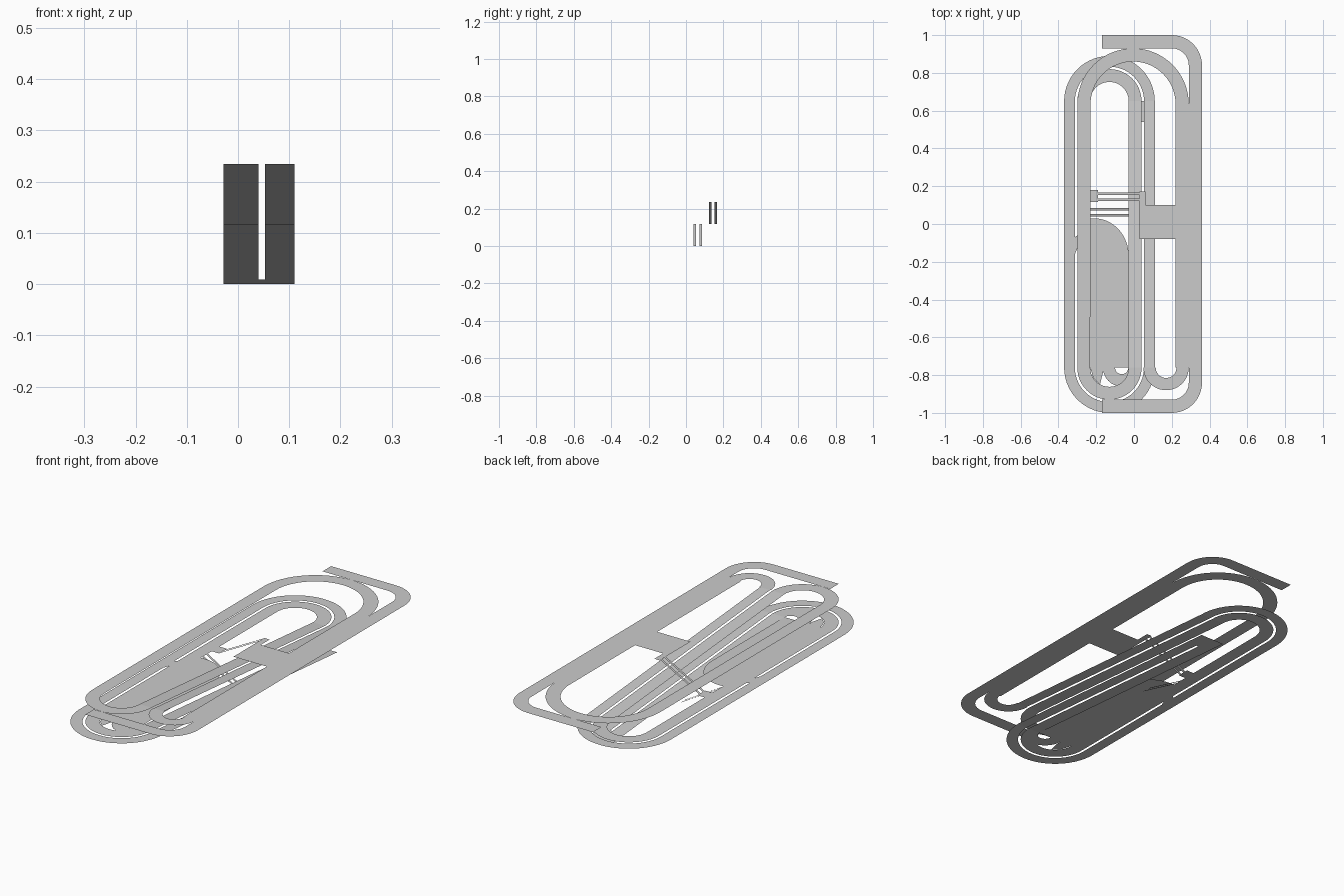
import bpy, math

if "Cube" in bpy.data.objects:
    bpy.data.objects.remove(bpy.data.objects["Cube"])

LOW, MID, TOP = 0.0, 0.1175, 0.235   # the three deck levels
Y0, Y1 = -0.76, 0.65                 # ends of the straights


def sheet(name, verts, faces):
    me = bpy.data.meshes.new(name)
    me.from_pydata(verts, [], faces)
    for p in me.polygons:            # keep every sheet facing up
        if p.normal.z < 0:
            p.flip()
    ob = bpy.data.objects.new(name, me)
    bpy.context.collection.objects.link(ob)
    return ob


def ribbon(name, pairs):
    """Flat strip through pairs of (outer point, inner point)."""
    verts = [p for pair in pairs for p in pair]
    faces = [(2*i, 2*i+1, 2*i+3, 2*i+2) for i in range(len(pairs) - 1)]
    return sheet(name, verts, faces)


def arc(cx, cy, ro, ri, a0, a1, z, n=24):
    out = []
    for i in range(n + 1):
        a = math.radians(a0 + (a1 - a0) * i / n)
        c, s = math.cos(a), math.sin(a)
        out.append(((cx + ro*c, cy + ro*s, z), (cx + ri*c, cy + ri*s, z)))
    return out


def row(xo, xi, y, z):
    return [((xo, y, z), (xi, y, z))]


def rect(name, x0, x1, y0, y1, z0, z1=None):
    z1 = z0 if z1 is None else z1    # z may change along x
    return sheet(name, [(x0, y0, z0), (x1, y0, z1), (x1, y1, z1), (x0, y1, z0)],
                 [(0, 1, 2, 3)])


# outer lane of the top deck, with rounded corners and open ends
ribbon("top_outer_lane",
       [((-0.17, -1, TOP), (-0.17, -0.93, TOP))]
       + arc(0.2, -0.84, 0.16, 0.09, -90, 0, TOP, 12)
       + arc(0.2, 0.84, 0.16, 0.09, 0, 90, TOP, 12)
       + [((-0.17, 1, TOP), (-0.17, 0.93, TOP))])

# inner spiral: right straight, big bend, then two turns down to the ground
path = row(0.29, 0.22, Y0, TOP)
path += arc(-0.005, 0.635, 0.295, 0.225, 0, 180, TOP, 32)
path += arc(-0.13, Y0, 0.17, 0.102, 180, 360, TOP)
path += arc(-0.13, Y1, 0.17, 0.102, 0, 180, MID)
path += arc(-0.13, Y0, 0.17, 0.102, 180, 360, MID)
path += row(0.04, -0.028, Y1, LOW)
ribbon("inner_spiral", path)

# outer spiral: small U bend off the right straight, then one and a half turns
path = arc(0.17, Y0, 0.12, 0.055, 0, -180, TOP)
path = [(o, i) for o, i in path]
ribbon("top_u_bend", path)
path = row(0.11, 0.053, Y0, TOP)
path += arc(-0.13, Y1, 0.24, 0.183, 0, 180, MID, 28)
path += arc(-0.13, Y0, 0.24, 0.183, 180, 360, MID, 28)
path += row(0.11, 0.053, Y1, LOW)
ribbon("outer_spiral", path)

# link between the two spirals at ground level, following the slope
slope = (MID - LOW) / (Y1 - Y0)
sheet("ground_link",
      [(0.04, 0.54, slope*0.11), (0.053, 0.54, slope*0.11), (0.053, Y1, LOW), (0.04, Y1, LOW)],
      [(0, 1, 2, 3)])
# link between the left straights of the middle deck
sheet("middle_link",
      [(-0.313, -0.16, MID), (-0.3, -0.13, MID), (-0.3, -0.06, MID), (-0.313, -0.07, MID)],
      [(0, 1, 2, 3)])

# middle deck yard: rounded corner at the back, lanes running to the front
pts = [(-0.232, 0.03)]
for i in range(17):
    a = math.radians(90 - 90 * i / 16)
    pts.append((-0.21 + 0.182*math.cos(a), -0.17 + 0.2*math.sin(a)))
pts += [(-0.028, Y0), (-0.165, Y0), (-0.165, -0.79), (-0.18, -0.85), (-0.215, -0.815), (-0.232, Y0)]
sheet("middle_yard", [(x, y, MID) for x, y in pts], [tuple(range(len(pts)))])
ribbon("yard_u_bend", arc(-0.065, Y0, 0.1, 0.035, 180, 360, MID, 16))

# top platform with side tab
rect("top_platform", 0.03, 0.22, -0.08, 0.1, TOP)
rect("top_tab", 0.03, 0.06, 0.1, 0.172, TOP)
rect("middle_tab", -0.232, -0.19, 0.117, 0.18, MID)

# narrow sloping walkways between the decks
for k, (y0, y1) in enumerate(((0.122, 0.135), (0.153, 0.166))):
    rect(f"upper_walkway_{k}", -0.19, 0.03, y0, y1, MID, TOP)
for k, (y0, y1) in enumerate(((0.040, 0.053), (0.072, 0.085))):
    rect(f"lower_walkway_{k}", -0.232, -0.028, y0, y1, MID, LOW)
